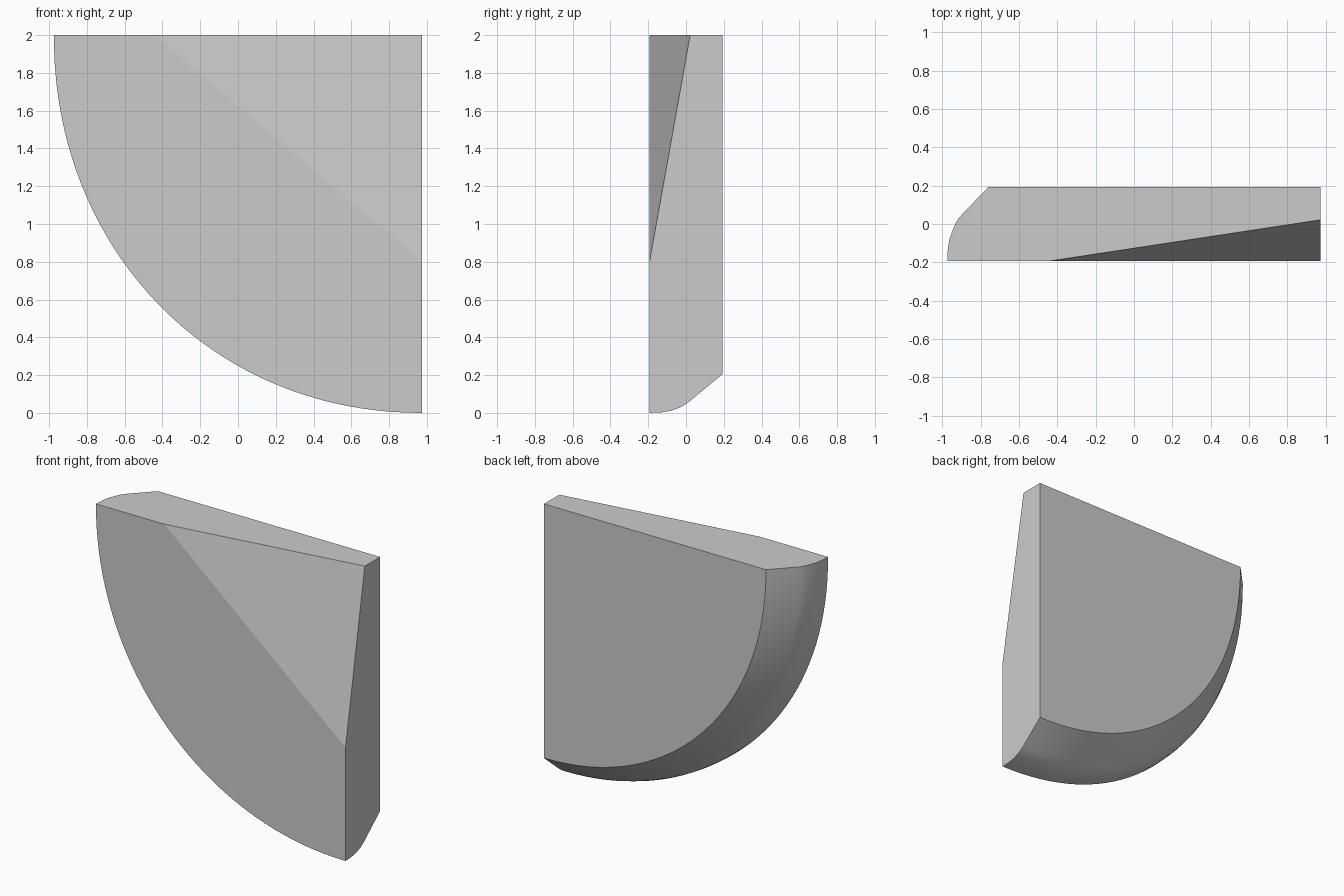
import bpy, bmesh, math
from mathutils import Vector

if "Cube" in bpy.data.objects:
    bpy.data.objects.remove(bpy.data.objects["Cube"])

CORNER_X, TOP = 0.975, 2.0
RX, RZ, POWER, STEPS = 1.95, 2.0, 2.06, 40

# Edge rounding from front to back: (y, inset at left tip, inset at bottom tip)
EDGE = [(-0.193, 0.0, 0.0), (-0.13, 0.003, 0.003), (-0.08, 0.011, 0.011),
        (-0.03, 0.029, 0.029), (0.0, 0.042, 0.047), (0.03, 0.058, 0.07),
        (0.193, 0.215, 0.205)]

bm = bmesh.new()
rings = []
for y, ix, iz in EDGE:
    ring = [bm.verts.new((CORNER_X, y, TOP))]
    for i in range(STEPS + 1):
        a = math.pi / 2 * i / STEPS
        u = max(math.cos(a), 0.0) ** (2 / POWER) if i < STEPS else 0.0
        v = math.sin(a) ** (2 / POWER)
        ring.append(bm.verts.new((CORNER_X - (RX - ix) * u, y, TOP - (RZ - iz) * v)))
    rings.append(ring)

# Curved rim, and the flat top and right sides
n = STEPS + 2
for r0, r1 in zip(rings, rings[1:]):
    for i in range(n):
        j = (i + 1) % n
        bm.faces.new((r0[i], r0[j], r1[j], r1[i]))
bm.faces.new(rings[0])
bm.faces.new(rings[-1])
bmesh.ops.recalc_face_normals(bm, faces=bm.faces)

# Slanted facet that slices off the front upper corner
a, b, c = Vector((-0.44, -0.193, 2)), Vector((0.975, -0.193, 0.8)), Vector((0.975, 0.022, 2))
normal = (b - a).cross(c - a).normalized()
if normal.y > 0:
    normal.negate()
bmesh.ops.bisect_plane(bm, geom=bm.verts[:] + bm.edges[:] + bm.faces[:],
                       dist=1e-5, plane_co=a, plane_no=normal, clear_outer=True)
bmesh.ops.holes_fill(bm, edges=[e for e in bm.edges if e.is_boundary], sides=0)
bmesh.ops.recalc_face_normals(bm, faces=bm.faces)

mesh = bpy.data.meshes.new("quarter_round_panel")
bm.to_mesh(mesh)
bm.free()
panel = bpy.data.objects.new("quarter_round_panel", mesh)
bpy.context.collection.objects.link(panel)
bpy.context.view_layer.objects.active = panel
panel.select_set(True)
bpy.ops.object.shade_smooth_by_angle(angle=math.radians(25))
facet_normal = normal
for p in mesh.polygons:
    # Keep the broad planar sides flat
    if abs(p.normal.y) > 0.95 or p.normal.z > 0.99 or p.normal.x > 0.99:
        p.use_smooth = False
